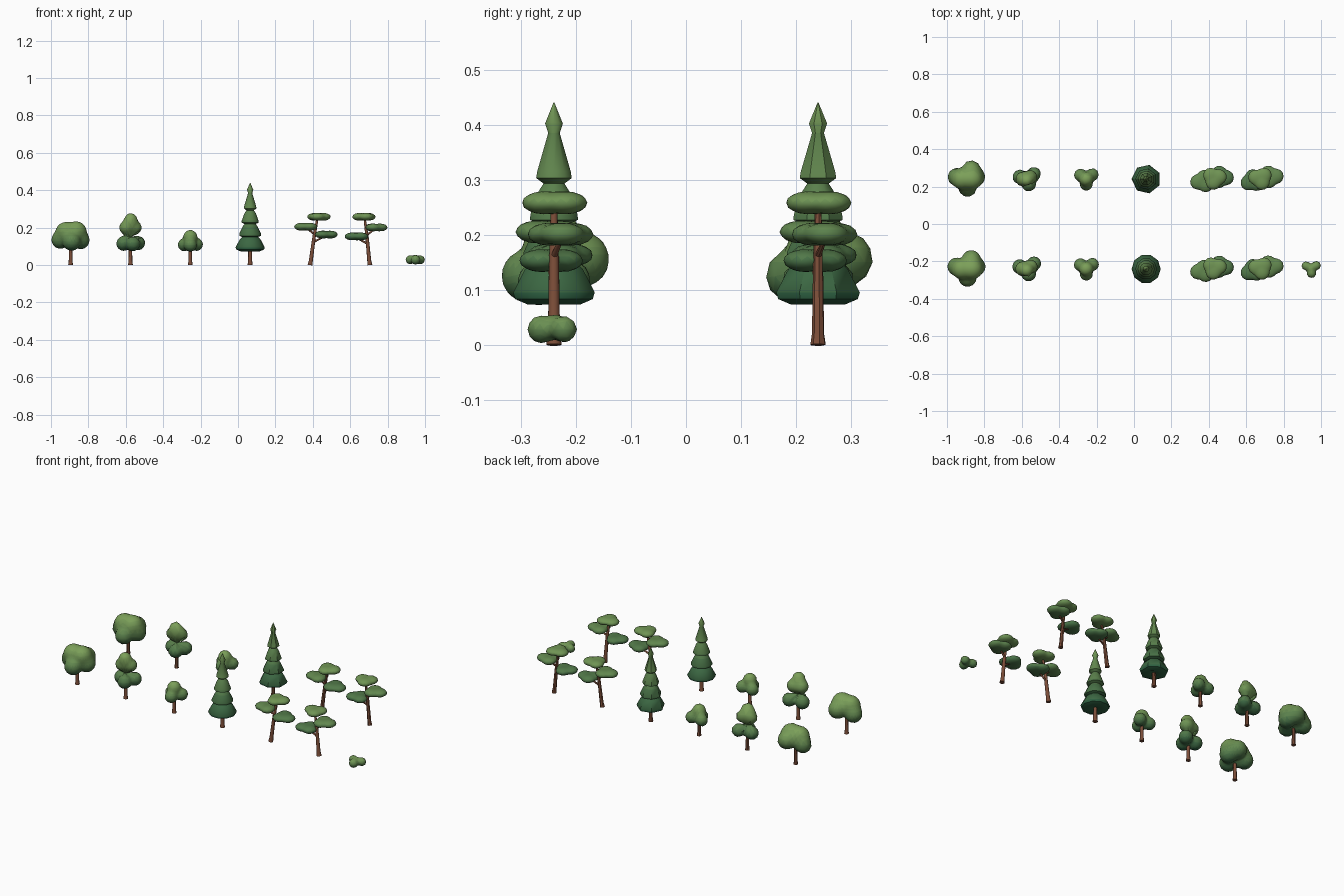
import bpy, bmesh, math
from mathutils import Vector

if "Cube" in bpy.data.objects:
    bpy.data.objects.remove(bpy.data.objects["Cube"])

BOTTOM, TOP = Vector((0.025, 0.11, 0.05)), Vector((0.20, 0.35, 0.10))
STEPS = 10


def material(name, rgb):
    m = bpy.data.materials.new(name)
    m.diffuse_color = (*rgb, 1)
    m.use_nodes = True
    m.node_tree.nodes["Principled BSDF"].inputs["Base Color"].default_value = m.diffuse_color
    return m


bark = material("bark", (0.2, 0.075, 0.04))
greens = [material(f"leaf_{i}", BOTTOM.lerp(TOP, i / (STEPS - 1))) for i in range(STEPS)]


def finish(name, bm, ramp=None, angle=45):
    """Turn a bmesh into an object; ramp = (z low, z high) paints leaves by height."""
    bmesh.ops.recalc_face_normals(bm, faces=bm.faces)
    if ramp:
        for f in bm.faces:
            t = (f.calc_center_median().z - ramp[0]) / (ramp[1] - ramp[0])
            f.material_index = max(0, min(STEPS - 1, int(t * STEPS)))
    me = bpy.data.meshes.new(name)
    bm.to_mesh(me)
    bm.free()
    for m in (greens if ramp else [bark]):
        me.materials.append(m)
    ob = bpy.data.objects.new(name, me)
    bpy.context.collection.objects.link(ob)
    bpy.ops.object.select_all(action='DESELECT')
    ob.select_set(True)
    bpy.context.view_layer.objects.active = ob
    bpy.ops.object.shade_smooth_by_angle(angle=math.radians(angle))
    return ob


def tube(name, path, sides, ramp=None):
    """Loft rings along a path of (point, radius)."""
    bm = bmesh.new()
    axis = Vector(path[-1][0]) - Vector(path[0][0])
    q = axis.to_track_quat('Z', 'Y')
    rings = []
    for p, r in path:
        rings.append([bm.verts.new(Vector(p) + q @ Vector((
            r * math.cos(2 * math.pi * i / sides), r * math.sin(2 * math.pi * i / sides), 0)))
            for i in range(sides)])
    for a, b in zip(rings, rings[1:]):
        for i in range(sides):
            j = (i + 1) % sides
            bm.faces.new((a[i], a[j], b[j], b[i]))
    bm.faces.new(rings[0])
    bm.faces.new(rings[-1])
    return finish(name, bm, ramp)


def blob(name, at, origin, lobes, ramp, detail, flat=1.0, k=0.02):
    """Shrink a ball onto the smooth union of several spheres (x, y, z, r)."""
    bm = bmesh.new()
    bmesh.ops.create_icosphere(bm, subdivisions=detail, radius=1)
    o = Vector(origin)
    balls = [(Vector(l[:3]), l[3]) for l in lobes]
    for v in bm.verts:
        n, t = v.co.normalized(), 0.2
        for _ in range(50):
            p, d = o + n * t, 1.0
            for c, r in balls:
                e = (p - c).length - r
                h = max(k - abs(d - e), 0) / k
                d = min(d, e) - h * h * k / 4
            if d < 1e-4:
                break
            t -= d * 0.9
        p = o + n * max(t, 0.005)
        p.z *= flat
        v.co = p + Vector(at)
    return finish(name, bm, ramp, 60)


# Leafy crowns: name, x, blob origin height, lobes, colour range
LEAFY = [
    ("round_tree", -0.895, 0.15,
     [(-0.054, 0.012, 0.135, 0.048), (0.053, 0.012, 0.133, 0.048), (0.005, -0.047, 0.125, 0.048),
      (0.025, 0.050, 0.155, 0.050), (-0.025, 0, 0.175, 0.055), (0.03, 0, 0.178, 0.055)], (0.06, 0.23)),
    ("tall_tree", -0.575, 0.15,
     [(-0.036, 0.012, 0.115, 0.039), (0.040, 0.028, 0.117, 0.038), (0.012, -0.027, 0.113, 0.039),
      (-0.02, 0.0, 0.2, 0.039), (0.022, 0.012, 0.2, 0.037), (0.002, -0.008, 0.243, 0.034)], (0.06, 0.26)),
    ("small_tree", -0.255, 0.115,
     [(-0.032, 0.022, 0.108, 0.034), (0.033, 0.024, 0.11, 0.034), (0, -0.028, 0.106, 0.034),
      (0, 0, 0.15, 0.037)], (0.05, 0.19)),
]

# Conifer profile: radius, height
CONIFER = [(0.02, 0.082), (0.05, 0.073), (0.074, 0.083), (0.078, 0.095), (0.055, 0.138),
           (0.042, 0.150), (0.058, 0.156), (0.058, 0.168), (0.040, 0.206), (0.030, 0.220),
           (0.046, 0.227), (0.045, 0.237), (0.030, 0.278), (0.020, 0.293), (0.034, 0.303),
           (0.032, 0.315), (0.011, 0.385), (0.017, 0.402), (0.001, 0.44)]

# Pines: trunk path and pads (x, y offset, z, turn)
PINES = [
    ([(0.385, 0), (0.389, 0.02), (0.408, 0.16), (0.425, 0.25)],
     [(0.430, 0.005, 0.258, 0.3), (0.367, -0.012, 0.205, 1.2), (0.467, 0.010, 0.163, 2.0)]),
    ([(0.705, 0), (0.702, 0.02), (0.690, 0.15), (0.677, 0.25)],
     [(0.677, 0.004, 0.258, 0.8), (0.733, 0.013, 0.201, 0.1), (0.634, -0.010, 0.153, 1.5)]),
]

# Front row is finer, back row is the coarser copy
for row, y, detail, sides in (("front", -0.24, 4, 10), ("back", 0.24, 3, 7)):
    for name, x, oz, lobes, ramp in LEAFY:
        blob(f"{row}_{name}_crown", (x, y, 0), (0, 0, oz), lobes, ramp, detail)
        tube(f"{row}_{name}_trunk", [((x, y, 0), 0.013), ((x, y, 0.02), 0.010),
                                     ((x, y, 0.1), 0.009)], sides)

    tube(f"{row}_conifer_crown", [((0.065, y, z), r) for r, z in CONIFER], sides, (0.06, 0.55))
    tube(f"{row}_conifer_trunk", [((0.065, y, 0), 0.014), ((0.065, y, 0.02), 0.011),
                                  ((0.065, y, 0.09), 0.010)], sides)

    for n, (path, pads) in enumerate(PINES):
        tube(f"{row}_pine_{n}_trunk",
             [((px, y, pz), r) for (px, pz), r in zip(path, (0.014, 0.011, 0.009, 0.006))], sides)
        for i, (px, dy, pz, turn) in enumerate(pads):
            lobes = [(0.027 * math.cos(turn + a * 2.094), 0.023 * math.sin(turn + a * 2.094), 0, 0.040)
                     for a in range(3)]
            blob(f"{row}_pine_{n}_pad_{i}", (px, y + dy, pz), (0, 0, 0), lobes,
                 (0.08, 0.34), 3, flat=0.52, k=0.012)
            if i:
                # side branch from the trunk into the pad
                (ax, az), (bx, bz) = path[1], path[2]
                z0 = pz - 0.04
                x0 = ax + (bx - ax) * (z0 - az) / (bz - az)
                tube(f"{row}_pine_{n}_branch_{i}", [((x0, y, z0), 0.006),
                                                    ((px, y + dy, pz - 0.008), 0.004)], sides)

# Low bush, front row only
blob("bush", (0.947, -0.24, 0), (0, 0, 0.028),
     [(-0.027, 0.016, 0.028, 0.024), (0.028, 0.018, 0.028, 0.024), (0.002, -0.023, 0.028, 0.025),
      (0, 0.004, 0.032, 0.022)], (-0.02, 0.07), 3, k=0.012)
